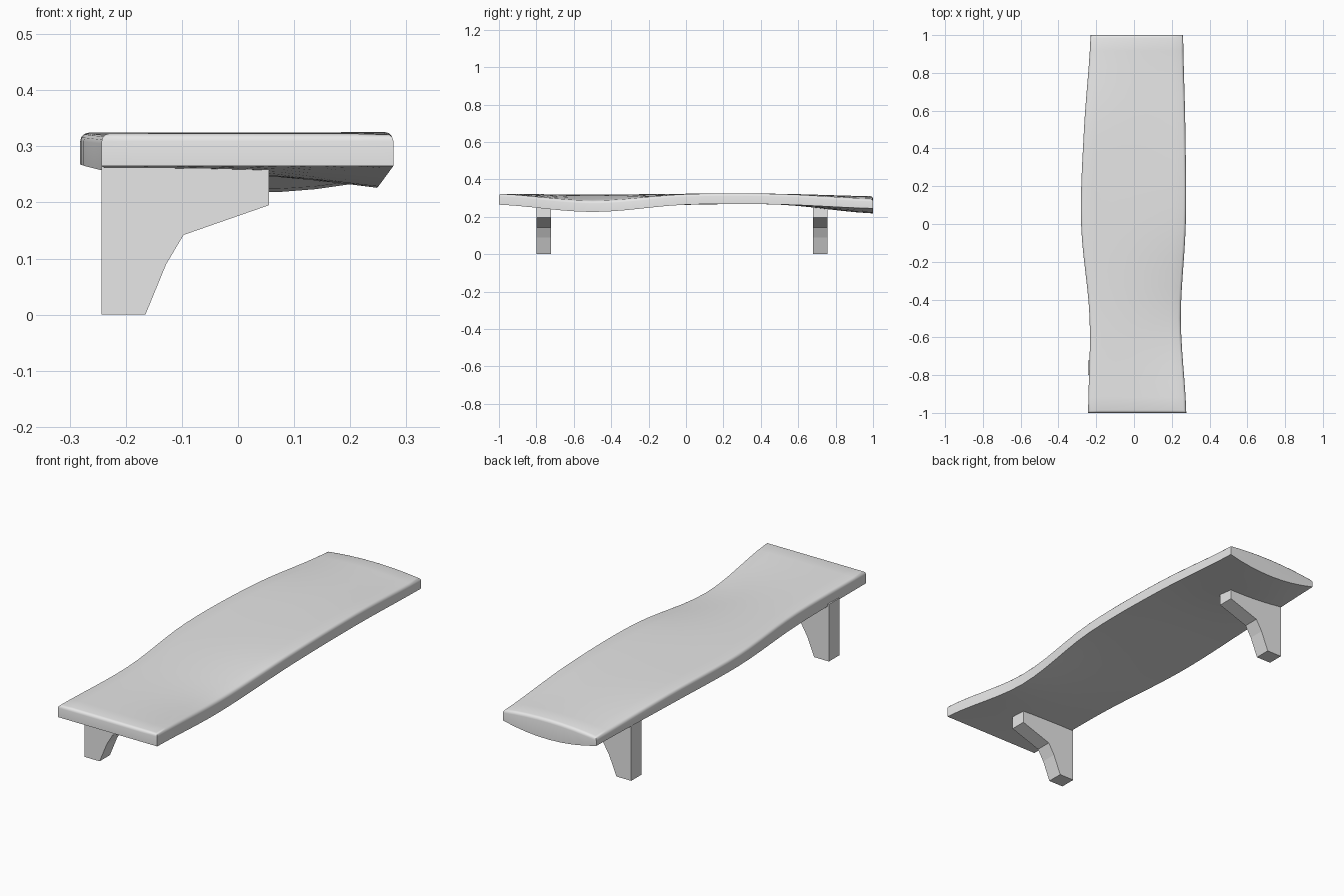
import bpy, bmesh, math
from mathutils import Vector

cube = bpy.data.objects.get("Cube")
if cube:
    bpy.data.objects.remove(cube)

grey = bpy.data.materials.new("plain_grey")
grey.use_nodes = True
colour = (0.8, 0.8, 0.8, 1)
grey.diffuse_color = colour
grey.node_tree.nodes["Principled BSDF"].inputs["Base Color"].default_value = colour


def finish(name, bm):
    bmesh.ops.recalc_face_normals(bm, faces=bm.faces)
    mesh = bpy.data.meshes.new(name)
    bm.to_mesh(mesh)
    bm.free()
    mesh.materials.append(grey)
    ob = bpy.data.objects.new(name, mesh)
    bpy.context.collection.objects.link(ob)
    return ob


# Board stations from front to back: left x, right x,
# top heights (left, middle, right), bottom heights (left, middle, right)
stations = [
    (-.243, .277, .323, .323, .323, .265, .265, .265),
    (-.235, .248, .318, .312, .285, .256, .250, .226),
    (-.280, .274, .323, .323, .321, .267, .264, .265),
    (-.265, .272, .322, .323, .322, .268, .265, .266),
    (-.230, .260, .293, .310, .295, .255, .218, .245),
]


def station(t):
    """Spline through the stations, t from 0 to 4."""
    i = min(int(t), len(stations) - 2)
    f = t - i
    p1, p2 = stations[i], stations[i + 1]
    p0 = stations[max(i - 1, 0)]
    p3 = stations[min(i + 2, len(stations) - 1)]
    return [b + f / 2 * (c - a + f * (2*a - 5*b + 4*c - d + f * (3*(b - c) + d - a)))
            for a, b, c, d in zip(p0, p1, p2, p3)]


def across(l, m, r, u):
    """Curve through left, middle and right heights."""
    return l * (1 - u) * (1 - 2*u) + 4 * m * u * (1 - u) + r * u * (2*u - 1)


# Board
ROWS, COLS = 24, 8
bm = bmesh.new()
top, bottom = [], []
for j in range(ROWS + 1):
    s = station(4 * j / ROWS)
    y = -1 + 2 * j / ROWS
    for grid, h in ((top, s[2:5]), (bottom, s[5:8])):
        grid.append([bm.verts.new((s[0] + (s[1] - s[0]) * i / COLS, y,
                                   across(*h, i / COLS))) for i in range(COLS + 1)])
for grid in (top, bottom):
    for a, b in zip(grid, grid[1:]):
        for i in range(COLS):
            bm.faces.new((a[i], a[i + 1], b[i + 1], b[i]))


def rim(grid):
    return (grid[0][:-1] + [r[-1] for r in grid[:-1]]
            + grid[-1][:0:-1] + [r[0] for r in grid[:0:-1]])


weight = bm.edges.layers.float.new("bevel_weight_edge")
upper, lower = rim(top), rim(bottom)
for i in range(len(upper)):
    a, b = upper[i - 1], upper[i]
    bm.faces.new((a, b, lower[i], lower[i - 1]))
    bm.edges.get((a, b))[weight] = 1
board = finish("board", bm)

# Rounded upper rim
bevel = board.modifiers.new("rounded_rim", "BEVEL")
bevel.limit_method = "WEIGHT"
bevel.width = .014
bevel.segments = 3
bpy.context.view_layer.objects.active = board
board.select_set(True)
bpy.ops.object.modifier_apply(modifier=bevel.name)
bpy.ops.object.shade_smooth_by_angle(angle=math.radians(40))

# Bracket legs
profile = [(-.243, 0), (-.165, 0), (-.128, .09), (-.097, .142),
           (.055, .195), (.055, .27), (-.243, .27)]
for name, y0 in (("front_leg", -.8), ("back_leg", .68)):
    bm = bmesh.new()
    face = bm.faces.new([bm.verts.new((x, y0, z)) for x, z in profile])
    ext = bmesh.ops.extrude_face_region(bm, geom=[face])
    bmesh.ops.translate(bm, vec=Vector((0, .077, 0)),
                        verts=[v for v in ext["geom"] if isinstance(v, bmesh.types.BMVert)])
    finish(name, bm)
